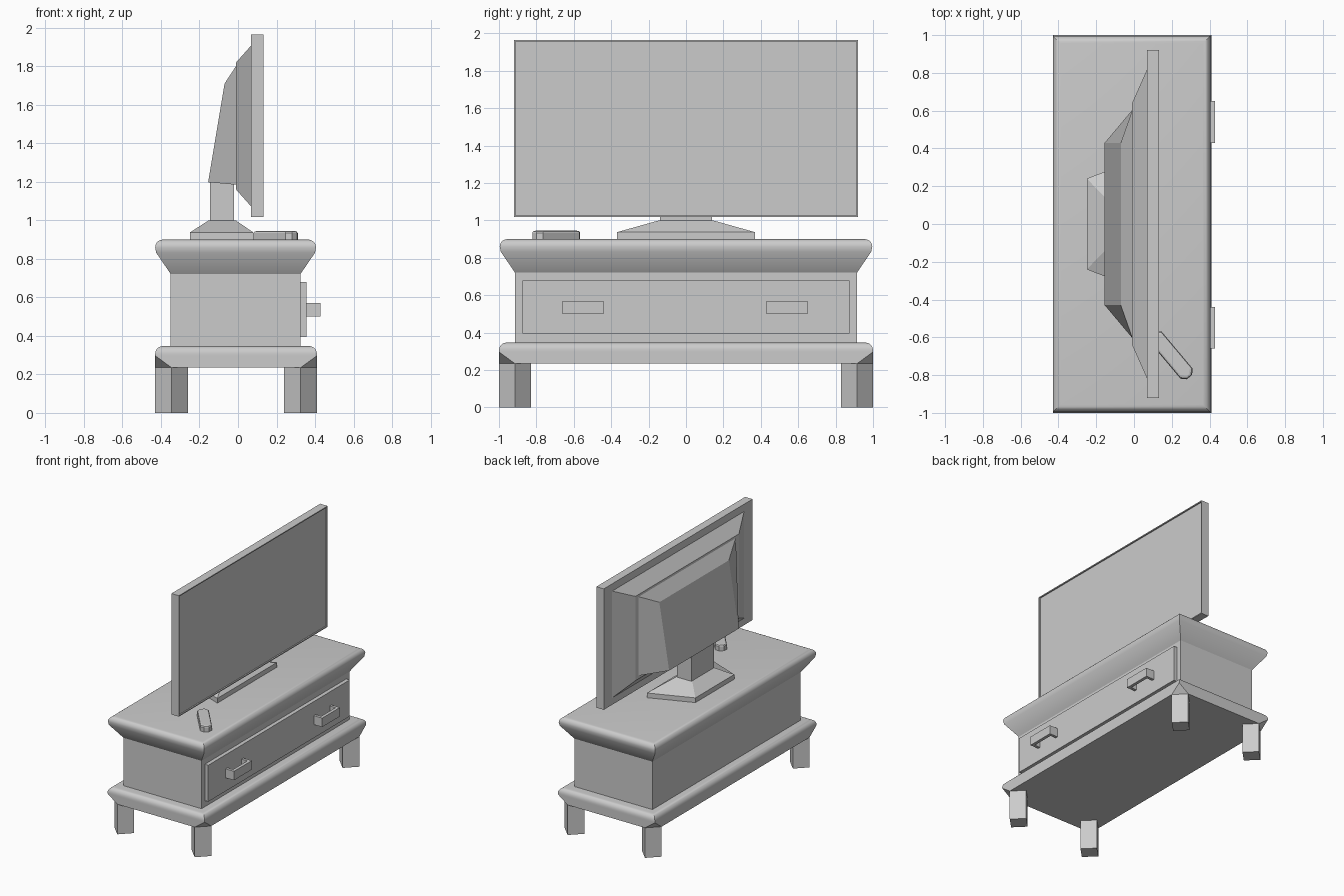
import bpy, bmesh, math
from mathutils import Matrix, Vector

if "Cube" in bpy.data.objects:
    bpy.data.objects.remove(bpy.data.objects["Cube"])


def finish(name, bm, smooth=None):
    bmesh.ops.remove_doubles(bm, verts=bm.verts, dist=1e-5)
    bmesh.ops.recalc_face_normals(bm, faces=bm.faces)
    me = bpy.data.meshes.new(name)
    bm.to_mesh(me)
    bm.free()
    ob = bpy.data.objects.new(name, me)
    bpy.context.collection.objects.link(ob)
    if smooth:
        bpy.ops.object.select_all(action='DESELECT')
        ob.select_set(True)
        bpy.context.view_layer.objects.active = ob
        bpy.ops.object.shade_smooth_by_angle(angle=math.radians(smooth))
    return ob


def loft(name, rings, smooth=None):
    """Skin a stack of equal-length rings and cap both ends."""
    bm = bmesh.new()
    vs = [[bm.verts.new(p) for p in r] for r in rings]
    n = len(rings[0])
    for a, b in zip(vs, vs[1:]):
        for i in range(n):
            j = (i + 1) % n
            bm.faces.new((a[i], a[j], b[j], b[i]))
    bm.faces.new(vs[0][::-1])
    bm.faces.new(vs[-1])
    return finish(name, bm, smooth)


def rect(x0, x1, hy, z):
    return [(x0, -hy, z), (x1, -hy, z), (x1, hy, z), (x0, hy, z)]


def cut_rect(x0, x1, hy, z, c):
    """Rectangle with corners cut by c (0 gives a plain rectangle)."""
    return [(x0 + c, -hy, z), (x1 - c, -hy, z), (x1, -hy + c, z), (x1, hy - c, z),
            (x1 - c, hy, z), (x0 + c, hy, z), (x0, hy - c, z), (x0, -hy + c, z)]


def rounded(x0, x1, hy, ztop, r, c=0, steps=5):
    """Rings of a quarter-round upper rim."""
    out = []
    for i in range(steps + 1):
        a = math.pi / 2 * i / steps
        d = r * (1 - math.cos(a))
        out.append(cut_rect(x0 + d, x1 - d, hy - d, ztop - r + r * math.sin(a), c))
    return out


def box(name, x0, x1, y0, y1, z0, z1):
    return loft(name, [[(x0, y0, z), (x1, y0, z), (x1, y1, z), (x0, y1, z)] for z in (z0, z1)])


# Diamond-section legs
for x, sx in ((-0.345, 'back'), (0.325, 'front')):
    for y, sy in ((-0.915, 'near'), (0.915, 'far')):
        r = 0.085
        loft(f"{sx}_{sy}_leg", [[(x - r, y, z), (x, y - r, z), (x + r, y, z), (x, y + r, z)]
                                for z in (0, 0.236)])

# Base slab: lower corners clipped above the legs, upper rim rounded
loft("base_slab", [cut_rect(-0.43, 0.41, 1.0, 0.235, 0.085),
                   cut_rect(-0.43, 0.41, 1.0, 0.297, 0)]
     + rounded(-0.43, 0.41, 1.0, 0.347, 0.04), 35)

# Cabinet body and flared top
box("cabinet_body", -0.35, 0.325, -0.915, 0.915, 0.34, 0.73)
loft("cabinet_top", [cut_rect(-0.35, 0.325, 0.915, 0.722, 0),
                     cut_rect(-0.425, 0.40, 0.99, 0.832, 0)]
     + rounded(-0.43, 0.405, 0.996, 0.9, 0.04), 30)

# Drawer front and U-shaped handles
box("drawer_front", 0.32, 0.355, -0.875, 0.875, 0.395, 0.68)
for y in (-0.55, 0.54):
    h, t = 0.11, 0.022
    plan = [(0.35, -h), (0.428, -h), (0.428, h), (0.35, h),
            (0.35, h - t), (0.404, h - t), (0.404, t - h), (0.35, t - h)]
    loft("drawer_handle", [[(px, y + py, z) for px, py in plan] for z in (0.5, 0.57)])


def upright(x, hy, z0, z1, xt=None):
    """Upright rectangle; xt gives a different x at the top edge."""
    xt = x if xt is None else xt
    return [(x, -hy, z0), (x, hy, z0), (xt, hy, z1), (xt, -hy, z1)]


# Television panel with slightly recessed screen
loft("tv_panel", [upright(0.068, 0.92, 1.018, 1.965), upright(0.132, 0.92, 1.018, 1.965),
                  upright(0.132, 0.912, 1.026, 1.957), upright(0.122, 0.912, 1.026, 1.957)])

# Stepped rear housing
loft("tv_rear_frame", [upright(0.07, 0.82, 1.07, 1.91), upright(-0.01, 0.64, 1.16, 1.82)])
loft("tv_rear_bulge", [upright(-0.008, 0.605, 1.185, 1.805),
                       upright(-0.155, 0.43, 1.198, 1.71, -0.07)])

# Stand neck and trapezoid foot
box("stand_neck", -0.145, -0.02, -0.14, 0.14, 0.99, 1.22)


def trap(x0, h0, x1, h1, z):
    return [(x0, -h0, z), (x1, -h1, z), (x1, h1, z), (x0, h0, z)]


loft("stand_foot", [trap(-0.25, 0.24, 0.08, 0.37, 0.895), trap(-0.25, 0.24, 0.08, 0.37, 0.937),
                    trap(-0.152, 0.14, -0.012, 0.145, 1.0)])

# Remote control lying at an angle
remote = loft("remote_control", [
    [(p[0], p[1], p[2]) for p in cut_rect(-0.152 + d, 0.152 - d, 0.042 - d, z, 0.024)]
    for z, d in ((0.898, 0), (0.934, 0), (0.942, 0.004), (0.945, 0.012))])
remote.data.transform(Matrix.Translation((0.196, -0.694, 0)) @ Matrix.Rotation(math.radians(-50), 4, 'Z'))
